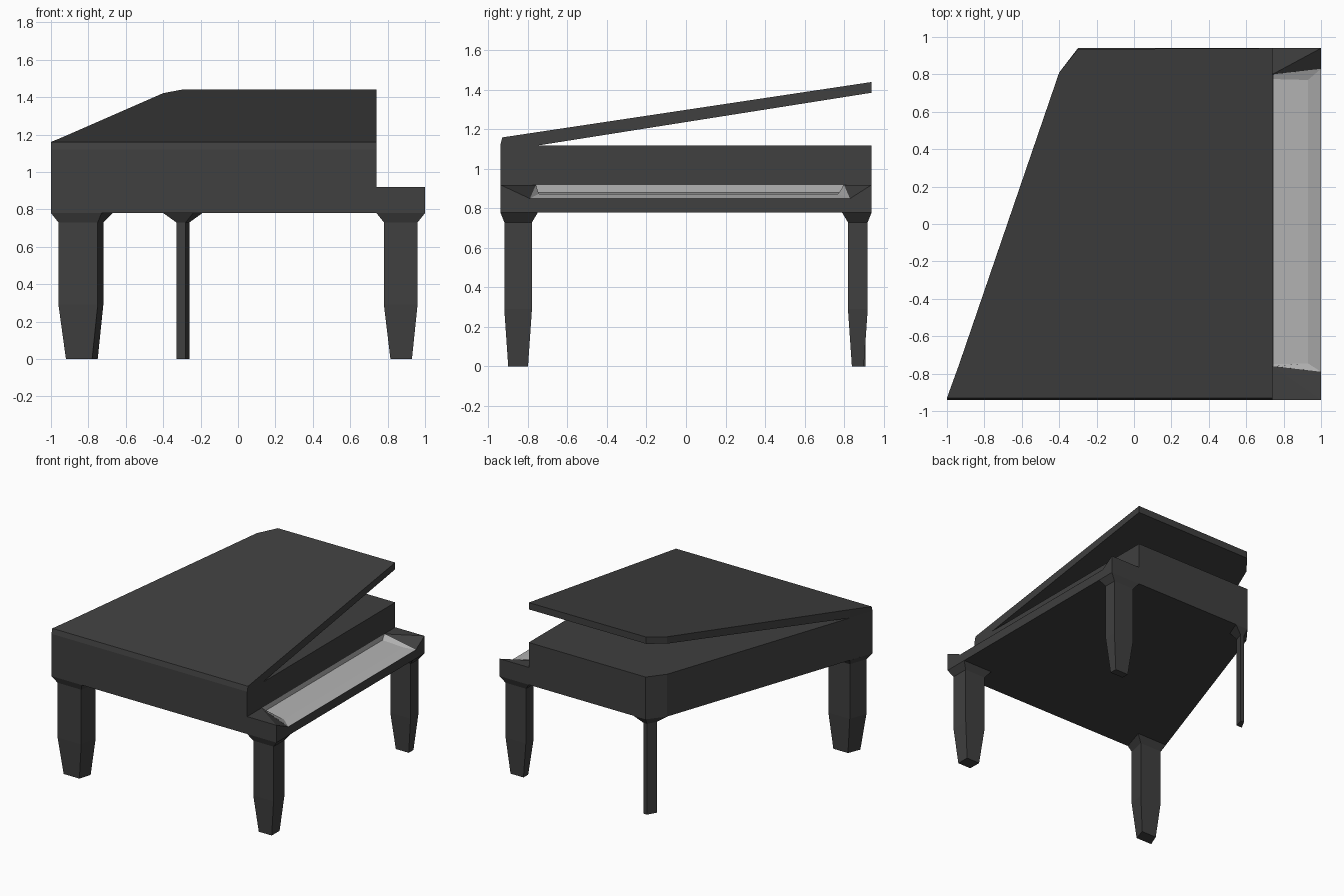
import bpy, bmesh

if "Cube" in bpy.data.objects:
    bpy.data.objects.remove(bpy.data.objects["Cube"])


def material(name, value):
    m = bpy.data.materials.new(name)
    m.diffuse_color = (value, value, value, 1)
    m.use_nodes = True
    m.node_tree.nodes["Principled BSDF"].inputs["Base Color"].default_value = m.diffuse_color
    return m


DARK = material("dark_lacquer", 0.05)
PALE = material("pale_keys", 0.45)


def finish(name, bm, mat, closed=True):
    if closed:
        bmesh.ops.recalc_face_normals(bm, faces=bm.faces)
    me = bpy.data.meshes.new(name)
    bm.to_mesh(me)
    bm.free()
    me.materials.append(mat)
    ob = bpy.data.objects.new(name, me)
    bpy.context.collection.objects.link(ob)
    return ob


def loft(name, loops, mat=DARK, splits=()):
    """Skin a stack of equal-length 3D loops, cap both ends, cut caps between index pairs."""
    bm = bmesh.new()
    rings = [[bm.verts.new(p) for p in loop] for loop in loops]
    n = len(rings[0])
    for a, b in zip(rings, rings[1:]):
        for i in range(n):
            j = (i + 1) % n
            bm.faces.new((a[i], a[j], b[j], b[i]))
    for ring in (rings[0], rings[-1]):
        bm.faces.new(ring)
        for i, j in splits:
            bmesh.ops.connect_verts(bm, verts=[ring[i], ring[j]])
    return finish(name, bm, mat)


def flat(points, z):
    return [(x, y, z) for x, y in points]


def rect(x0, x1, y0, y1):
    return [(x0, y0), (x1, y0), (x1, y1), (x0, y1)]


# Case: slanted left side, clipped rear corner
outline = [(-1, -0.94), (0.74, -0.94), (0.74, 0.94), (-0.3, 0.94), (-0.4, 0.81)]
loft("case", [flat(outline, 0.78), flat(outline, 1.12)])

# Raised lid, hinged along the front edge
HINGE = -0.745
plan = [(-1, -0.94), (0.74, -0.94), (0.74, HINGE), (0.74, 0.94),
        (-0.3, 0.935), (-0.4, 0.81), (-0.933, HINGE)]
under = [(x, y, 1.12 + max(0, y - HINGE) * 0.158) for x, y in plan]
over = [(x, max(y, -0.93), 1.16 + (max(y, -0.93) + 0.93) * 0.15) for x, y in plan]
loft("lid", [under, over], splits=[(2, 6)])

# Key bed
bed = rect(0.74, 1, -0.94, 0.94)
loft("key_bed", [flat(bed, 0.78), flat(bed, 0.85)])

# Cheek blocks at both ends of the keyboard, tops falling to the front lip
for name, outer, back, front in (("front_cheek", -0.94, -0.76, -0.79),
                                 ("rear_cheek", 0.94, 0.80, 0.83)):
    bm = bmesh.new()
    for p in ((0.74, outer, 0.85), (1, outer, 0.85), (0.74, outer, 0.92), (1, outer, 0.92),
              (0.74, back, 0.92), (0.74, back, 0.85), (1, front, 0.85)):
        bm.verts.new(p)
    bmesh.ops.convex_hull(bm, input=bm.verts)
    finish(name, bm, DARK)

# Keyboard surface: back wall, floor, sloping front strip and end walls
bm = bmesh.new()
rows = [[bm.verts.new((x, y, z)) for y in ys] for x, z, ys in (
    (0.742, 0.92, (-0.76, 0.80)),
    (0.742, 0.88, (-0.75, 0.775)),
    (0.93, 0.874, (-0.745, 0.77)),
    (1.0, 0.851, (-0.79, 0.83)))]
for (a0, a1), (b0, b1) in zip(rows, rows[1:]):
    bm.faces.new((a0, b0, b1, a1))
bm.faces.new([r[0] for r in reversed(rows)])
bm.faces.new([r[1] for r in rows])
finish("keyboard", bm, PALE, closed=False)


# Legs: flared collar, straight shaft, tapered foot
def leg(name, collar, shaft, foot):
    loft(name, [flat(foot, 0), flat(shaft, 0.29), flat(shaft, 0.73), flat(collar, 0.78)])


leg("front_right_leg", rect(0.74, 1, -0.94, -0.75),
    rect(0.78, 0.96, -0.92, -0.78), rect(0.815, 0.93, -0.90, -0.80))
leg("rear_right_leg", rect(0.74, 1, 0.79, 0.94),
    rect(0.78, 0.96, 0.82, 0.92), rect(0.815, 0.93, 0.84, 0.90))
leg("front_left_leg",
    [(-1, -0.94), (-0.73, -0.94), (-0.67, -0.75), (-0.935, -0.75)],
    [(-0.96, -0.92), (-0.75, -0.92), (-0.72, -0.78), (-0.91, -0.78)],
    [(-0.92, -0.90), (-0.78, -0.90), (-0.75, -0.80), (-0.88, -0.80)])
thin = [(-0.33, 0.84), (-0.28, 0.84), (-0.26, 0.91), (-0.29, 0.91)]
leg("rear_left_leg", [(-0.4, 0.81), (-0.24, 0.81), (-0.19, 0.94), (-0.3, 0.94)], thin, thin)
